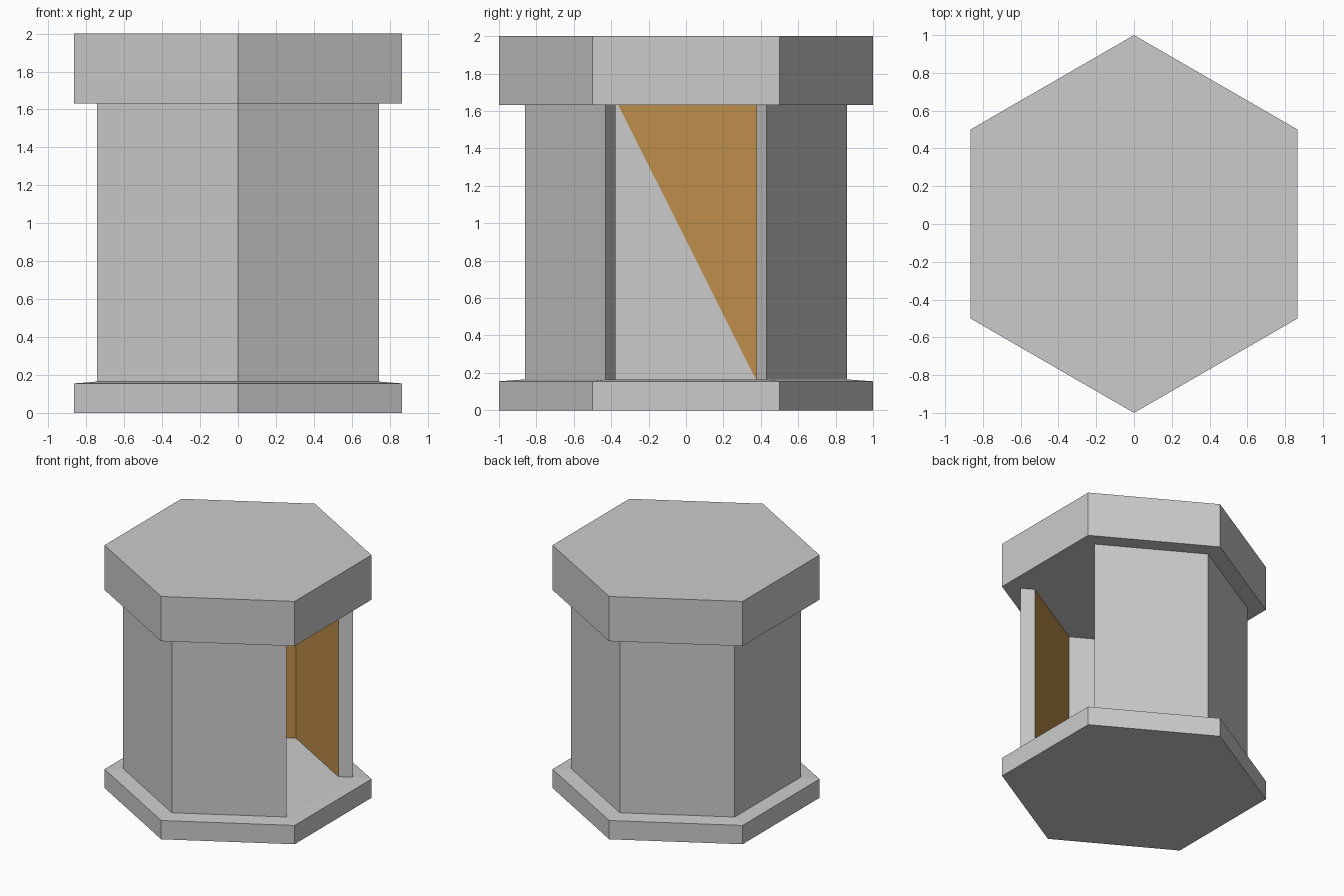
import bpy, bmesh
from math import cos, sin, radians

if "Cube" in bpy.data.objects:
    bpy.data.objects.remove(bpy.data.objects["Cube"])


def hex_ring(bm, radius, z):
    # hexagon with points on +y and -y; corner i sits at 30 + 60*i degrees
    return [bm.verts.new((radius * cos(radians(30 + 60 * i)),
                          radius * sin(radians(30 + 60 * i)), z)) for i in range(6)]


def finish(bm, name, materials=()):
    mesh = bpy.data.meshes.new(name)
    bm.normal_update()
    bm.to_mesh(mesh)
    bm.free()
    for m in materials:
        mesh.materials.append(m)
    obj = bpy.data.objects.new(name, mesh)
    bpy.context.collection.objects.link(obj)
    return obj


def hex_slab(name, rings):
    # closed hexagonal solid from (radius, z) rings, bottom to top
    bm = bmesh.new()
    loops = [hex_ring(bm, r, z) for r, z in rings]
    for a, b in zip(loops, loops[1:]):
        for i in range(6):
            j = (i + 1) % 6
            bm.faces.new((a[i], a[j], b[j], b[i]))
    bm.faces.new(loops[0][::-1])
    bm.faces.new(loops[-1])
    return finish(bm, name)


# base with a slightly raised top, and the thick cap
hex_slab("base", [(1.0, 0.0), (1.0, 0.155), (0.86, 0.165)])
hex_slab("cap", [(1.0, 1.632), (1.0, 2.0)])

# materials for the wall: plain grey and brown lining
grey = bpy.data.materials.new("grey")
grey.diffuse_color = (0.8, 0.8, 0.8, 1)
grey.use_nodes = True
grey.node_tree.nodes["Principled BSDF"].inputs["Base Color"].default_value = grey.diffuse_color
brown = bpy.data.materials.new("brown_lining")
brown.diffuse_color = (0.52, 0.27, 0.07, 1)
brown.use_nodes = True
brown.node_tree.nodes["Principled BSDF"].inputs["Base Color"].default_value = brown.diffuse_color

# five-sided wall, open towards +x
bm = bmesh.new()
Z0, Z1 = 0.16, 1.66
out0, out1 = hex_ring(bm, 0.86, Z0), hex_ring(bm, 0.86, Z1)
in0, in1 = hex_ring(bm, 0.752, Z0), hex_ring(bm, 0.752, Z1)
for i in range(5):
    j = i + 1
    bm.faces.new((out0[i], out0[j], out1[j], out1[i]))
    bm.faces.new((out1[i], out1[j], in1[j], in1[i]))
    bm.faces.new((in0[i], in0[j], out0[j], out0[i]))
    if i == 2:
        # far panel: lining is split along its diagonal
        upper = bm.faces.new((in0[i], in1[i], in1[j]))
        upper.material_index = 1
        bm.faces.new((in0[i], in1[j], in0[j]))
    else:
        panel = bm.faces.new((in0[j], in0[i], in1[i], in1[j]))
        panel.material_index = 0 if i == 3 else 1
# end faces beside the opening
bm.faces.new((out0[0], out1[0], in1[0], in0[0]))
bm.faces.new((in0[5], in1[5], out1[5], out0[5]))
finish(bm, "wall", (grey, brown))
